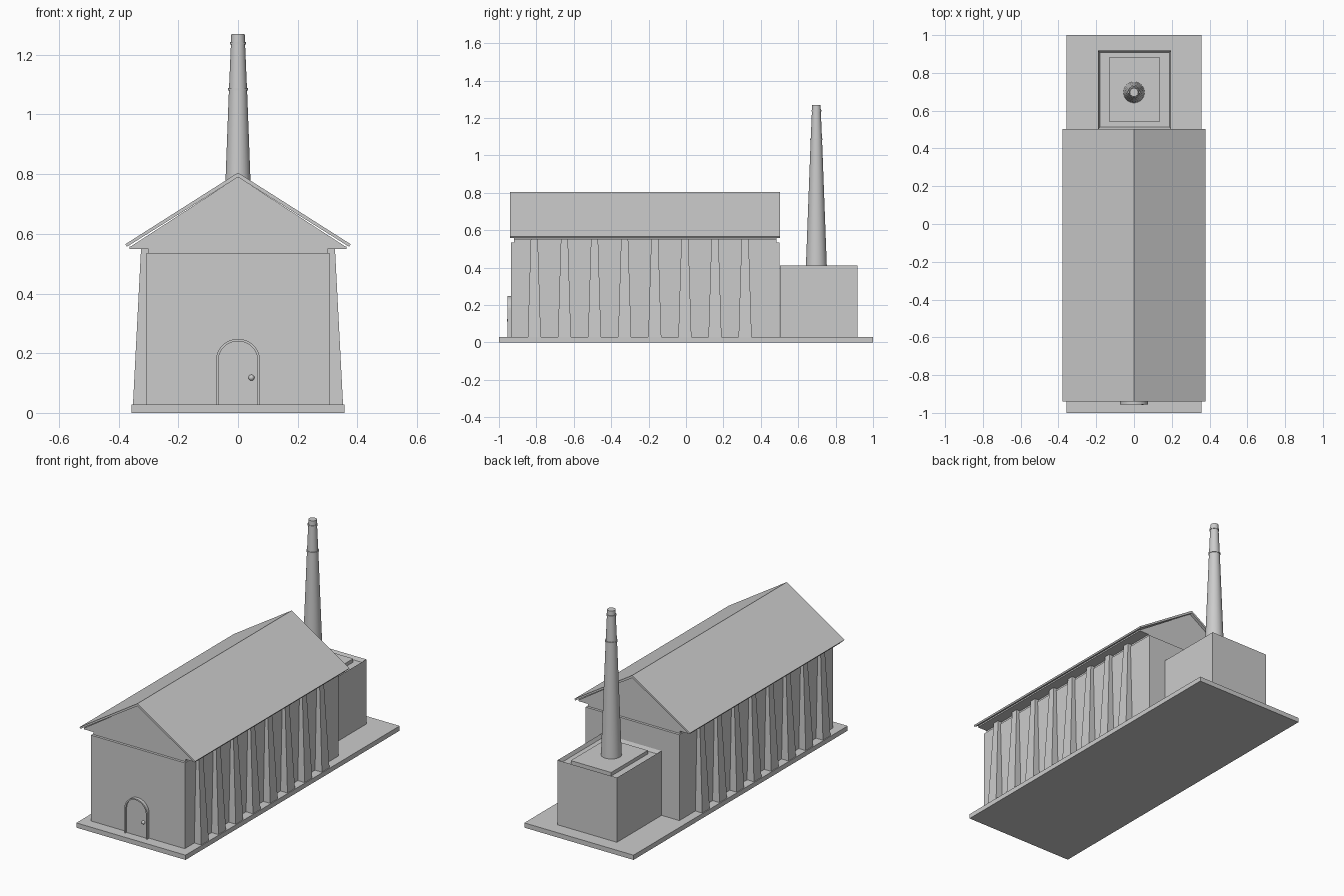
import bpy, bmesh, math
from mathutils import Matrix

cube = bpy.data.objects.get("Cube")
if cube:
    bpy.data.objects.remove(cube, do_unlink=True)

grey = bpy.data.materials.new("plain grey")
grey.use_nodes = True
colour = (0.6, 0.6, 0.6, 1)
grey.diffuse_color = colour
grey.node_tree.nodes["Principled BSDF"].inputs["Base Color"].default_value = colour


def finish(name, bm):
    bmesh.ops.recalc_face_normals(bm, faces=bm.faces)
    mesh = bpy.data.meshes.new(name)
    bm.to_mesh(mesh)
    bm.free()
    mesh.materials.append(grey)
    obj = bpy.data.objects.new(name, mesh)
    bpy.context.collection.objects.link(obj)
    return obj


def box(name, x, y, z):
    """Box from (low, high) pairs."""
    bm = bmesh.new()
    bmesh.ops.create_cube(bm, size=1)
    for v in bm.verts:
        v.co = [pair[0] if c < 0 else pair[1] for c, pair in zip(v.co, (x, y, z))]
    return finish(name, bm)


def extrude_y(name, outline, y0, y1):
    """Prism along y from an (x, z) outline."""
    bm = bmesh.new()
    face = bm.faces.new([bm.verts.new((x, y0, z)) for x, z in outline])
    new = bmesh.ops.extrude_face_region(bm, geom=[face])["geom"]
    bmesh.ops.translate(bm, vec=(0, y1 - y0, 0),
                        verts=[g for g in new if isinstance(g, bmesh.types.BMVert)])
    return finish(name, bm)


def smooth(obj):
    bpy.ops.object.select_all(action="DESELECT")
    obj.select_set(True)
    bpy.context.view_layer.objects.active = obj
    bpy.ops.object.shade_smooth_by_angle(angle=math.radians(30))


FLOOR, FRONT, BACK = 0.028, -0.935, 0.5

# Ground slab and hall
box("base_slab", (-0.357, 0.357), (-1, 1), (0, FLOOR))
box("hall_walls", (-0.307, 0.307), (FRONT, BACK), (FLOOR, 0.535))
box("wall_top_band", (-0.3, 0.3), (FRONT + 0.015, BACK - 0.015), (0.535, 0.55))

# Buttresses: tapered in width and depth, repeated along both sides
for side, label in ((1, "left"), (-1, "right")):
    for i in range(8):
        y = -0.811 + 0.161 * i
        bm = bmesh.new()
        rings = []
        for z, reach, half in ((FLOOR, 0.352, 0.035), (0.55, 0.325, 0.019)):
            rings.append([bm.verts.new((side * x, y + dy, z)) for x, dy in
                          ((0.29, -half), (reach, -half), (reach, half), (0.29, half))])
        bm.faces.new(rings[0])
        bm.faces.new(rings[1])
        for k in range(4):
            n = (k + 1) % 4
            bm.faces.new((rings[0][k], rings[0][n], rings[1][n], rings[1][k]))
        finish(f"{label}_buttress_{i + 1}", bm)

# Roof: eaves plate, recessed gables and the overhanging covering
box("eaves_plate", (-0.364, 0.364), (-0.92, 0.485), (0.549, 0.558))
extrude_y("gable_fill", [(-0.362, 0.556), (0.362, 0.556), (0, 0.791)], -0.92, 0.485)
extrude_y("roof_covering", [(-0.378, 0.565), (0, 0.805), (0.378, 0.565), (0.372, 0.557),
                            (0, 0.79), (-0.372, 0.557)], -0.94, 0.502)


# Arched door with a raised frame
def arch(half, spring):
    steps = [math.pi * i / 24 for i in range(25)]
    return ([(half, FLOOR)] + [(half * math.cos(a), spring + half * math.sin(a)) for a in steps]
            + [(-half, FLOOR)])


outer, inner = arch(0.074, 0.174), arch(0.066, 0.174)
extrude_y("door_frame", outer + inner[::-1], FRONT - 0.02, FRONT + 0.002)
extrude_y("door_panel", inner, FRONT - 0.01, FRONT + 0.002)
bm = bmesh.new()
bmesh.ops.create_uvsphere(bm, u_segments=16, v_segments=10, radius=0.01,
                          matrix=Matrix.Translation((0.045, FRONT - 0.013, 0.118)))
smooth(finish("door_knob", bm))

# Boiler house with a sunken roof inside a thin parapet
bm = bmesh.new()
bmesh.ops.create_cube(bm, size=1)
for v in bm.verts:
    v.co = (v.co.x * 0.388 + 0.003, 0.71 + v.co.y * 0.415, 0.41 if v.co.z > 0 else FLOOR)
top = max(bm.faces, key=lambda f: f.calc_center_median().z)
bmesh.ops.inset_region(bm, faces=[top], thickness=0.014)
bmesh.ops.translate(bm, verts=top.verts, vec=(0, 0, -0.02))
finish("boiler_house", bm)
box("chimney_pad", (-0.129, 0.135), (0.541, 0.883), (0.38, 0.411))

# Chimney: lathed profile with two collars
profile = [(0.056, 0.405), (0.0305, 1.081), (0.0335, 1.081), (0.0335, 1.089), (0.03, 1.089),
           (0.0238, 1.235), (0.027, 1.235), (0.027, 1.243), (0.0236, 1.243), (0.0225, 1.27)]
bm = bmesh.new()
count = 32
rings = [[bm.verts.new((r * math.cos(math.tau * k / count),
                        0.697 + r * math.sin(math.tau * k / count), z))
          for k in range(count)] for r, z in profile]
for low, high in zip(rings, rings[1:]):
    for k in range(count):
        n = (k + 1) % count
        bm.faces.new((low[k], low[n], high[n], high[k]))
bm.faces.new(rings[0])
bm.faces.new(rings[-1])
smooth(finish("chimney", bm))
